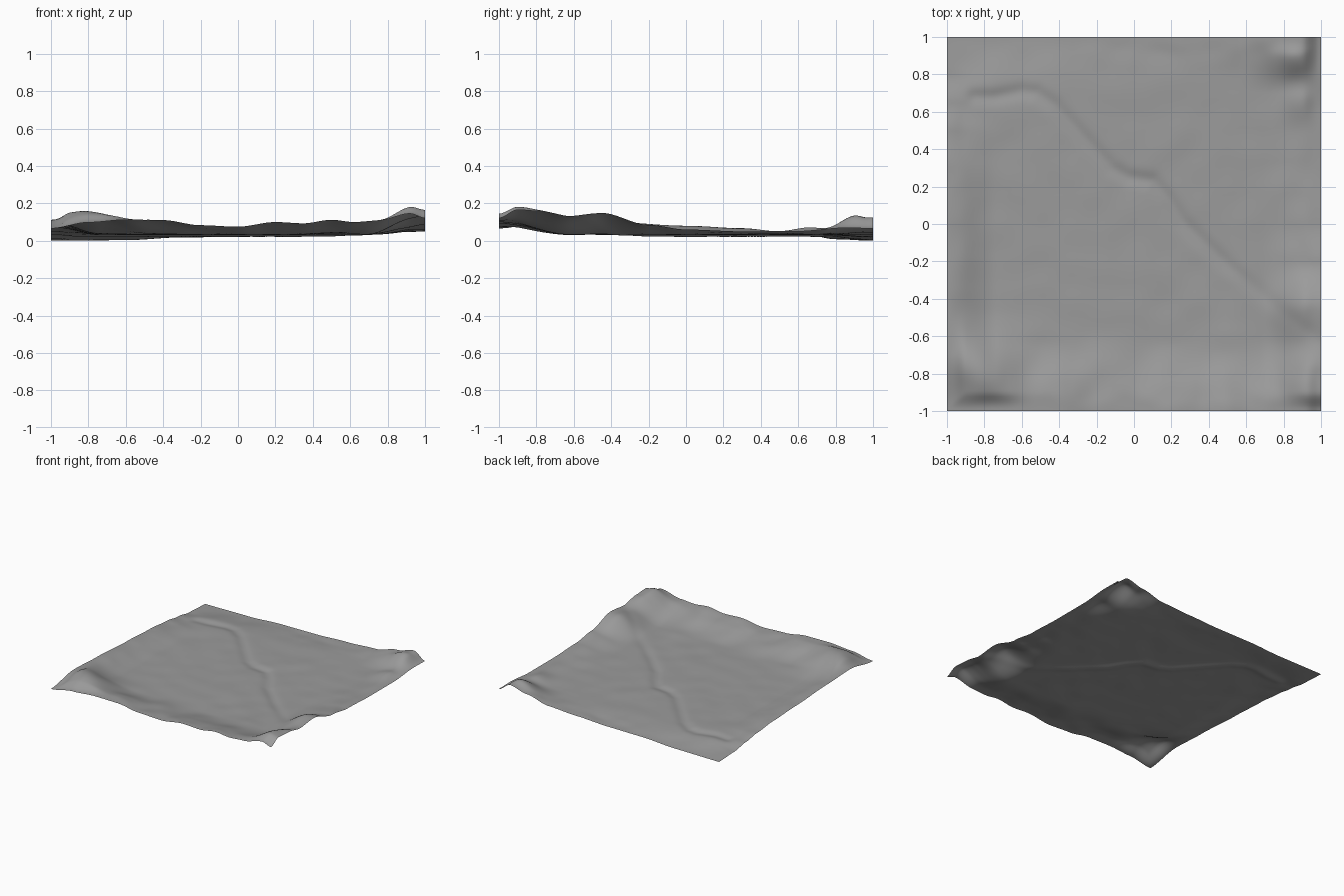
import bpy, bmesh, math
from mathutils import Vector, noise

if "Cube" in bpy.data.objects:
    bpy.data.objects.remove(bpy.data.objects["Cube"])

N = 130
FLOOR = 0.033

# Height profiles along the four borders: (position, height)
FRONT = [(-1, .066), (-.8, .098), (-.6, .112), (-.4, .11), (-.2, .083), (0, .075),
         (.2, .1), (.35, .093), (.5, .112), (.62, .1), (.75, .108), (.92, .145), (1, .121)]
BACK = [(-1, 0), (-.6, .003), (-.3, .018), (0, .02), (.3, .032), (.55, .045),
        (.75, .09), (.9, .125), (1, .066)]
LEFT = [(-1, .066), (-.7, .112), (-.4, .1), (0, .08), (.3, .067), (.5, .05),
        (.65, .03), (.8, .008), (1, 0)]
RIGHT = [(-1, .121), (-.9, .165), (-.78, .158), (-.62, .135), (-.45, .148), (-.2, .085),
         (0, .06), (.3, .05), (.6, .05), (.85, .068), (1, .066)]
# Winding stream bed
STREAM = [(-.85, .68), (-.75, .68), (-.6, .71), (-.52, .7), (-.42, .63), (-.12, .3),
          (-.03, .25), (.1, .23), (.18, .14), (.26, .01), (.5, -.22), (.8, -.47), (1.1, -.7)]
# Mounds: x, y, radius, height
MOUNDS = [(.9, -.87, .12, .012), (-.79, -.77, .18, .088), (-.45, -.84, .14, .012),
          (.85, .88, .09, .03), (.88, .66, .09, .02), (.85, -.45, .12, .02),
          (.5, -.6, .1, .01), (-.2, -.7, .1, .008)]


def smooth(t):
    t = min(max(t, 0), 1)
    return t * t * (3 - 2 * t)


def profile(pts, t):
    for (a, ha), (b, hb) in zip(pts, pts[1:]):
        if t <= b:
            return ha + (hb - ha) * smooth((t - a) / (b - a))
    return pts[-1][1]


def stream_distance(p):
    best = 9
    for a, b in zip(STREAM, STREAM[1:]):
        a, b = Vector(a), Vector(b)
        d = b - a
        t = min(max((p - a).dot(d) / d.length_squared, 0), 1)
        best = min(best, (p - a - d * t).length)
    return best


def height(x, y):
    # raised rims blended into the flat valley floor
    wl, wr = smooth(1 - (x + 1) / .26), smooth(1 - (1 - x) / .32)
    wf, wb = smooth(1 - (y + 1) / .38), smooth(1 - (1 - y) / .3)
    z = FLOOR
    z += (profile(LEFT, y) - FLOOR) * wl + (profile(RIGHT, y) - FLOOR) * wr
    z += (profile(FRONT, x) - FLOOR) * wf + (profile(BACK, x) - FLOOR) * wb
    z -= (.066 - FLOOR) * (wl * wf + wr * wb) + (.121 - FLOOR) * wr * wf - FLOOR * wl * wb
    # mounds fade out at the border
    edge = smooth((1 - max(abs(x), abs(y))) / .1)
    for mx, my, r, h in MOUNDS:
        z += h * edge * math.exp(-((x - mx) ** 2 + (y - my) ** 2) / r ** 2)
    # stream bed, shallower toward the right rim, and slight unevenness
    depth = .012 - .009 * smooth((x - .4) / .4)
    z -= depth * math.exp(-(stream_distance(Vector((x, y))) / .04) ** 2)
    rough = .004 + .008 * max(wl * .5, wr, wf, wb * smooth(x + .6))
    z += rough * edge * noise.noise(Vector((x * 6, y * 6, 3.1)))
    return max(z, 0)


# Terrain sheet
bm = bmesh.new()
bmesh.ops.create_grid(bm, x_segments=N, y_segments=N, size=1)
for v in bm.verts:
    v.co.z = height(v.co.x, v.co.y)
for f in bm.faces:
    f.smooth = True
mesh = bpy.data.meshes.new("terrain")
bm.to_mesh(mesh)
bm.free()
terrain = bpy.data.objects.new("terrain", mesh)
bpy.context.collection.objects.link(terrain)

# Dark grey ground
ground = bpy.data.materials.new("ground")
ground.diffuse_color = (.33, .33, .33, 1)
ground.use_nodes = True
ground.node_tree.nodes["Principled BSDF"].inputs["Base Color"].default_value = ground.diffuse_color
mesh.materials.append(ground)
